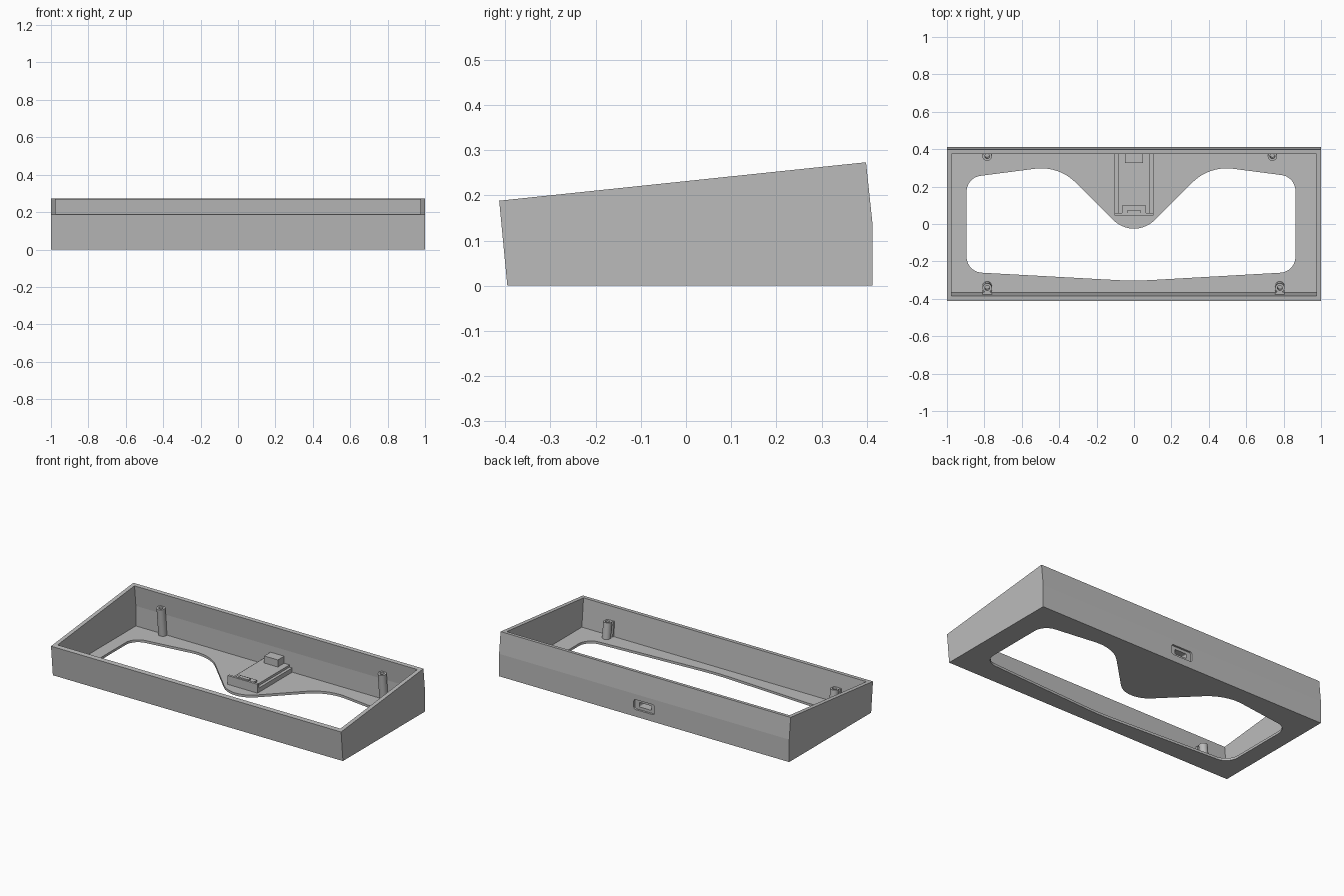
import bpy, bmesh, math
from mathutils import Vector, Matrix

if "Cube" in bpy.data.objects:
    bpy.data.objects.remove(bpy.data.objects["Cube"])

grey = bpy.data.materials.new("light grey plastic")
grey.diffuse_color = (0.5, 0.5, 0.5, 1)
grey.use_nodes = True
grey.node_tree.nodes["Principled BSDF"].inputs["Base Color"].default_value = grey.diffuse_color


def prism(name, pts, axis, a, b):
    """Extrude a 2D outline along an axis: x uses (y,z), y uses (x,z), z uses (x,y)."""
    place = {'x': lambda p, t: (t, p[0], p[1]),
             'y': lambda p, t: (p[0], t, p[1]),
             'z': lambda p, t: (p[0], p[1], t)}[axis]
    bm = bmesh.new()
    lo = [bm.verts.new(place(p, a)) for p in pts]
    hi = [bm.verts.new(place(p, b)) for p in pts]
    n = len(pts)
    bm.faces.new(lo)
    bm.faces.new(hi[::-1])
    for i in range(n):
        j = (i + 1) % n
        bm.faces.new((lo[j], lo[i], hi[i], hi[j]))
    bmesh.ops.recalc_face_normals(bm, faces=bm.faces)
    me = bpy.data.meshes.new(name)
    bm.to_mesh(me)
    bm.free()
    me.materials.append(grey)
    ob = bpy.data.objects.new(name, me)
    bpy.context.collection.objects.link(ob)
    return ob


def rect(x0, x1, y0, y1):
    return [(x0, y0), (x1, y0), (x1, y1), (x0, y1)]


def box(name, x0, x1, y0, y1, z0, z1):
    return prism(name, rect(x0, x1, y0, y1), 'z', z0, z1)


def rounded(corners, seg=10):
    """Round each (x, y, radius) corner of an outline with an arc."""
    out = []
    n = len(corners)
    for i, (x, y, r) in enumerate(corners):
        p = Vector((x, y))
        u = (Vector(corners[i - 1][:2]) - p).normalized()
        v = (Vector(corners[(i + 1) % n][:2]) - p).normalized()
        half = u.angle(v) / 2
        c = p + (u + v).normalized() * (r / math.sin(half))
        s = p + u * (r / math.tan(half)) - c
        e = p + v * (r / math.tan(half)) - c
        sweep = math.atan2(s.x * e.y - s.y * e.x, s.dot(e))
        for k in range(seg + 1):
            q = c + Matrix.Rotation(sweep * k / seg, 2) @ s
            out.append((q.x, q.y))
    return out


def cut(ob, cutter):
    m = ob.modifiers.new("cut", 'BOOLEAN')
    m.operation, m.solver, m.object = 'DIFFERENCE', 'EXACT', cutter
    bpy.context.view_layer.objects.active = ob
    bpy.ops.object.modifier_apply(modifier=m.name)


def remove(ob):
    bpy.data.objects.remove(ob, do_unlink=True)


# Wedge-shaped case body and its open cavity
case = prism("case", [(-0.395, 0), (0.412, 0), (0.412, 0.14),
                      (0.398, 0.273), (-0.413, 0.188)], 'x', -1, 1)
cavity = prism("cavity_cutter", [(-0.367, 0.015), (0.387, 0.015), (0.387, 0.14),
                                 (0.368, 0.32), (-0.396, 0.32)], 'x', -0.975, 0.975)

# Wavy opening in the floor
opening = prism("opening_cutter", rounded([
    (-0.895, 0.248, 0.085), (-0.402, 0.312, 0.26), (0, -0.09, 0.157),
    (0.402, 0.312, 0.26), (0.863, 0.252, 0.085), (0.863, -0.256, 0.085),
    (0, -0.305, 1.8), (-0.895, -0.256, 0.085)]), 'z', -0.1, 0.1)


# Rear port: shallow recess and through slot
def slot(name, w, h, y0, y1, z=0.075):
    r = h * 0.42
    return prism(name, rounded([(-w, z - h, r), (w, z - h, r),
                                (w, z + h, r), (-w, z + h, r)], 6), 'y', y0, y1)


recess = slot("recess_cutter", 0.072, 0.031, 0.4, 0.5)
port = slot("port_cutter", 0.042, 0.014, 0.335, 0.5)
for c in (cavity, opening, recess, port):
    cut(case, c)

# Controller tray, board and front stop with clip
box("tray", -0.103, 0.103, 0.045, 0.388, 0.014, 0.042)
box("board", -0.085, 0.085, 0.055, 0.388, 0.042, 0.056)
box("tray_stop", -0.103, 0.103, 0.045, 0.06, 0.014, 0.07)
box("tray_clip", -0.063, 0.063, 0.058, 0.098, 0.05, 0.066)
box("tray_clip_tab", -0.035, 0.035, 0.05, 0.075, 0.06, 0.078)

# Hollow connector behind the port
connector = box("connector", -0.047, 0.047, 0.325, 0.389, 0.05, 0.1)
cut(connector, port)
for c in (cavity, opening, recess, port):
    remove(c)


# Screw posts, leaning square to the sloped top
def post(name, x, y, top):
    slope = 0.105
    bm = bmesh.new()
    rings = []
    for r, z in ((0.025, 0.012), (0.025, top), (0.013, top), (0.013, top - 0.07)):
        ring = []
        for k in range(20):
            a = math.tau * k / 20
            dy = r * math.sin(a)
            zz = z + (slope * dy if z > 0.02 else 0)
            ring.append(bm.verts.new((x + r * math.cos(a), y + dy - slope * (zz - top), zz)))
        rings.append(ring)
    for a, b in zip(rings, rings[1:]):
        for k in range(20):
            j = (k + 1) % 20
            bm.faces.new((a[k], a[j], b[j], b[k]))
    bm.faces.new(rings[0][::-1])
    bm.faces.new(rings[-1])
    bmesh.ops.recalc_face_normals(bm, faces=bm.faces)
    me = bpy.data.meshes.new(name)
    bm.to_mesh(me)
    bm.free()
    me.materials.append(grey)
    ob = bpy.data.objects.new(name, me)
    bpy.context.collection.objects.link(ob)
    bpy.context.view_layer.objects.active = ob
    bpy.ops.object.select_all(action='DESELECT')
    ob.select_set(True)
    bpy.ops.object.shade_smooth_by_angle(angle=math.radians(30))


post("back_left_post", -0.785, 0.362, 0.188)
post("back_right_post", 0.74, 0.362, 0.188)
for side, x in (("left", -0.785), ("right", 0.78)):
    post("front_%s_post" % side, x, -0.342, 0.112)
    # Web joining the front post to the wall
    prism("front_%s_post_web" % side, [(-0.375, 0.012), (-0.355, 0.012),
          (-0.363, 0.108), (-0.392, 0.105)], 'x', x - 0.025, x + 0.025)
